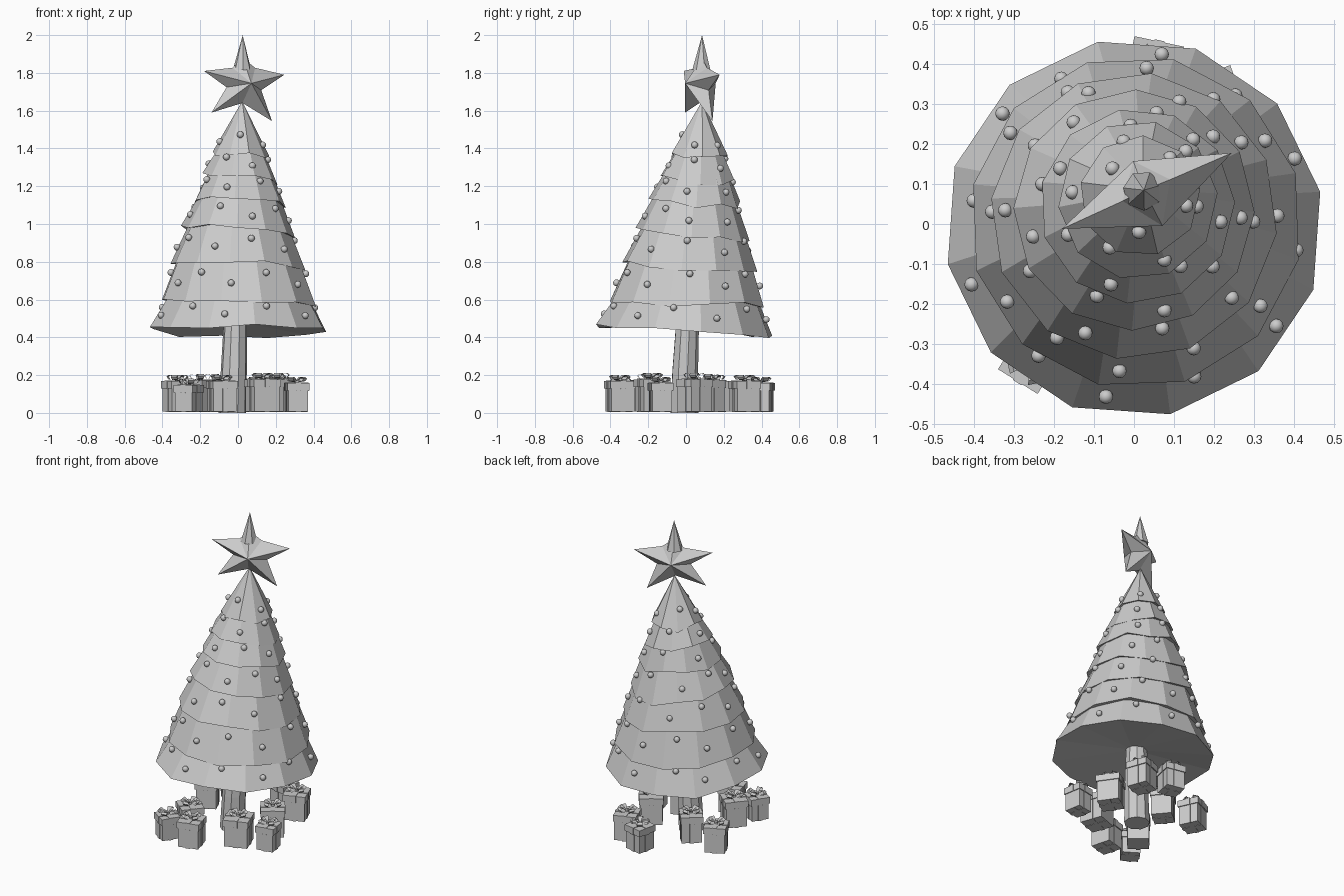
import bpy, bmesh, math, random
from math import sin, cos, pi, radians
from mathutils import Vector, Matrix

if "Cube" in bpy.data.objects:
    bpy.data.objects.remove(bpy.data.objects["Cube"])

random.seed(4)

def finish(name, bm):
    bmesh.ops.recalc_face_normals(bm, faces=bm.faces)
    me = bpy.data.meshes.new(name)
    bm.to_mesh(me)
    bm.free()
    ob = bpy.data.objects.new(name, me)
    bpy.context.collection.objects.link(ob)
    return ob

def ring(bm, c, r, n, a0, slope=(0, 0), jitter=0.0):
    out = []
    for i in range(n):
        a = a0 + 2 * pi * i / n
        x, y = r * cos(a), r * sin(a)
        z = c[2] + slope[0] * x + slope[1] * y + random.uniform(-jitter, jitter)
        out.append(bm.verts.new((c[0] + x, c[1] + y, z)))
    return out

def bridge(bm, a, b):
    n = len(a)
    for i in range(n):
        j = (i + 1) % n
        bm.faces.new((a[i], a[j], b[j], b[i]))

def fan(bm, a, p):
    v = bm.verts.new(p)
    for i in range(len(a)):
        bm.faces.new((a[i], a[(i + 1) % len(a)], v))

# Leaning trunk
bm = bmesh.new()
low = ring(bm, (-0.03, -0.01, 0), 0.075, 9, 0.2)
mid = ring(bm, (-0.022, -0.006, 0.22), 0.07, 9, 0.2)
top = ring(bm, (-0.012, 0.01, 0.55), 0.06, 9, 0.2)
bridge(bm, low, mid)
bridge(bm, mid, top)
bm.faces.new(low)
bm.faces.new(top)
finish("trunk", bm)

# Foliage tiers: centre x, y, hem height, hem radius, sides, slope x, slope y
TIERS = [
    (0.00, -0.01, 0.432, 0.475, 12, -0.01, -0.05),
    (0.005, 0.005, 0.585, 0.418, 12, -0.02, -0.03),
    (0.00, 0.02, 0.785, 0.36, 12, -0.05, -0.06),
    (0.00, 0.035, 0.95, 0.302, 12, -0.08, -0.08),
    (0.008, 0.045, 1.115, 0.245, 11, -0.08, -0.06),
    (0.01, 0.06, 1.245, 0.2, 10, -0.10, -0.05),
    (0.015, 0.07, 1.36, 0.152, 9, -0.08, -0.05),
]
APEX = Vector((0.022, 0.085, 1.65))
for k, (cx, cy, cz, r, n, sx, sy) in enumerate(TIERS):
    bm = bmesh.new()
    a0 = radians(11 + 6 * k)
    hem = ring(bm, (cx, cy, cz), r, n, a0, (sx, sy), 0.018)
    fan(bm, hem, (cx, cy, cz + 0.05))
    if k + 1 < len(TIERS):
        nx, ny, nz, nr = TIERS[k + 1][:4]
        c2, r2 = Vector((nx, ny, nz + 0.05)), nr - (0.05 if k == 0 else 0.04)
        bm_top = ring(bm, c2, r2, n, a0)
        bridge(bm, hem, bm_top)
        bm.faces.new(bm_top)
    else:
        c2, r2 = APEX, 0.0
        fan(bm, hem, APEX)
    finish("foliage_tier_%d" % (k + 1), bm)

    # Baubles zigzagging around the tier
    count = (12, 12, 10, 9, 7, 6, 5)[k]
    bm = bmesh.new()
    c1 = Vector((cx, cy, cz))
    for i in range(count):
        a = a0 + 0.2 + 2 * pi * (i + random.uniform(-0.15, 0.15)) / count
        t = 0.62 if i % 2 else 0.38
        if k == 6:
            t *= 0.6
        rr = r + (r2 - r) * t
        c = c1.lerp(c2, t)
        z = c.z + (1 - t) * r * (sx * cos(a) + sy * sin(a))
        m = Matrix.Translation((c.x + rr * cos(a), c.y + rr * sin(a), z))
        bmesh.ops.create_uvsphere(bm, u_segments=12, v_segments=8, radius=0.018, matrix=m)
    for f in bm.faces:
        f.smooth = True
    finish("baubles_tier_%d" % (k + 1), bm)

# Star body, turned about the vertical; its top point is a separate round spike
tips = [Vector(p) for p in ((0.025, 0.085, 1.88), (0.245, 0.178, 1.79), (0.18, 0.14, 1.545),
                            (-0.14, -0.005, 1.59), (-0.18, -0.012, 1.81))]
centre = Vector((0.033, 0.08, 1.745))
normal = Vector((0.41, -0.91, 0))
bm = bmesh.new()
loop = []
for i in range(5):
    loop.append(bm.verts.new(tips[i]))
    d = ((tips[i] - centre).normalized() + (tips[(i + 1) % 5] - centre).normalized()).normalized()
    loop.append(bm.verts.new(centre + d * 0.105))
fan(bm, loop, centre + normal * 0.093)
fan(bm, loop, centre - normal * 0.085)
finish("star", bm)

bm = bmesh.new()
base = ring(bm, (0.022, 0.083, 1.815), 0.05, 7, 0.3)
fan(bm, base, (0.025, 0.085, 2.0))
bm.faces.new(base)
finish("star_spike", bm)

def box(bm, sx, sy, z0, z1):
    m = Matrix.Translation((0, 0, (z0 + z1) / 2)) @ Matrix.Diagonal((sx, sy, z1 - z0, 1))
    bmesh.ops.create_cube(bm, size=1, matrix=m)

BOW = [(0.0, 0.0), (0.022, 0.022), (0.045, 0.03), (0.056, 0.02), (0.045, 0.007)]

def present(name, x, y, angle, w, h):
    bm = bmesh.new()
    lid = h - 0.04
    box(bm, w, w, 0.0, lid)                       # body
    box(bm, w + 0.012, w + 0.012, lid, h)         # lid
    for sx, sy in ((1, 0), (0, 1)):               # ribbon bands
        for g, z0, z1 in ((0.006, -0.002, lid), (0.018, lid - 0.002, h + 0.003)):
            box(bm, w + g if sx else 0.026, w + g if sy else 0.026, z0, z1)
    for q in range(4):                            # bow loops
        rot = Matrix.Rotation(pi / 4 + q * pi / 2, 3, 'Z')
        sides = [[bm.verts.new(rot @ Vector((px, s * (0.004 + px * 0.25), h + 0.003 + pz)))
                  for px, pz in BOW] for s in (-1, 1)]
        bridge(bm, sides[0], sides[1])
    box(bm, 0.018, 0.018, h, h + 0.016)           # knot
    ob = finish(name, bm)
    ob.location = (x, y, 0.008)
    ob.rotation_euler = (0, 0, radians(angle))

# Presents around the trunk: x, y, turn, width, height
PRESENTS = [
    (-0.26, -0.345, -32, 0.105, 0.14),
    (-0.085, -0.35, 15, 0.125, 0.16),
    (-0.20, -0.20, 50, 0.125, 0.165),
    (-0.32, 0.15, 25, 0.12, 0.16),
    (-0.12, 0.12, 40, 0.12, 0.165),
    (0.13, -0.18, 20, 0.14, 0.17),
    (0.31, -0.135, 10, 0.105, 0.15),
    (0.215, 0.045, 35, 0.13, 0.17),
    (0.05, 0.395, -12, 0.115, 0.15),
    (0.20, 0.31, 20, 0.125, 0.16),
]
for i, p in enumerate(PRESENTS):
    present("present_%d" % (i + 1), *p)
